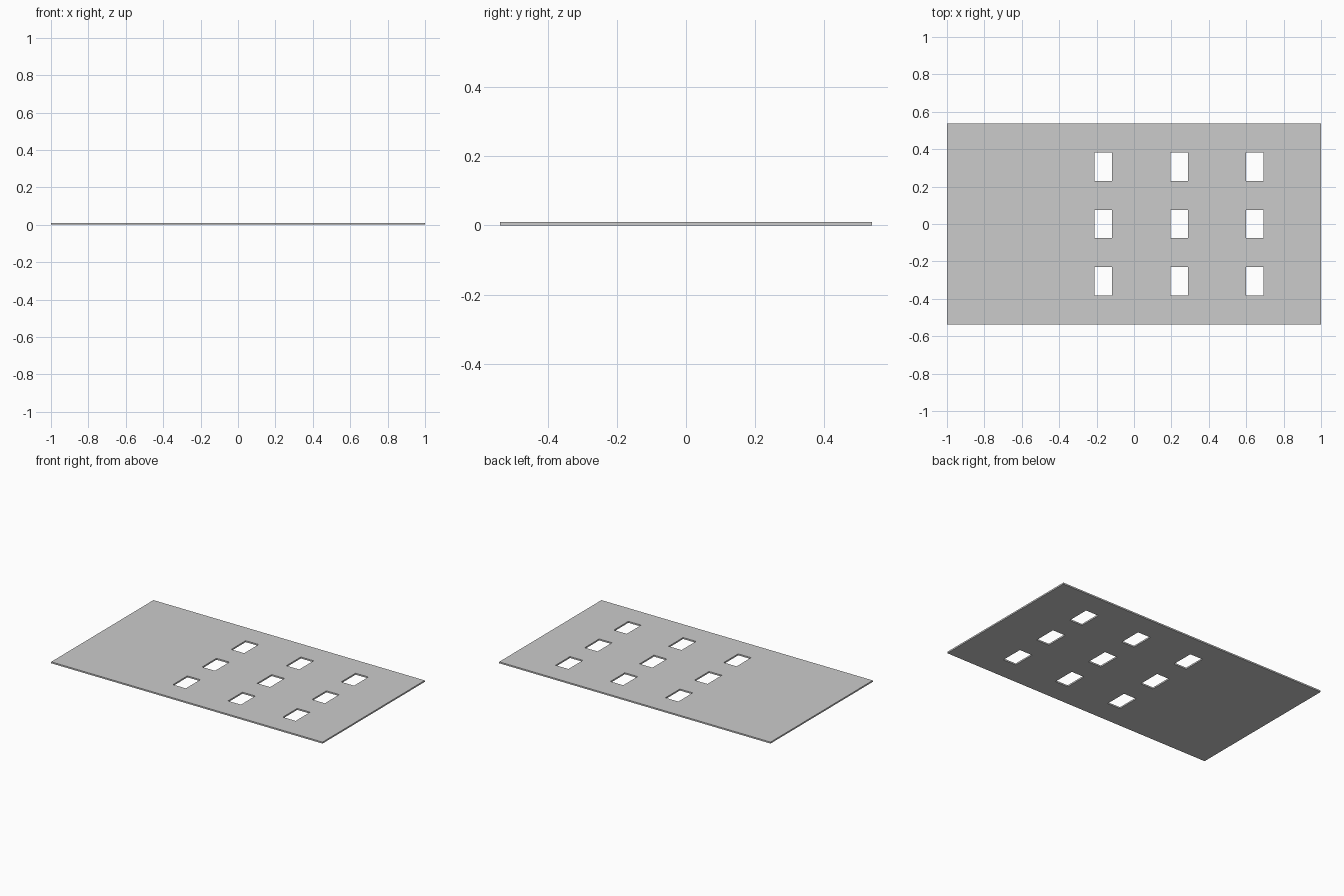
import bpy, bmesh

if "Cube" in bpy.data.objects:
    bpy.data.objects.remove(bpy.data.objects["Cube"])

# Plate dimensions and window layout
HALF_X, HALF_Y, THICK = 1.0, 0.538, 0.01
HOLE_W, HOLE_H = 0.095, 0.152
HOLE_X = (-0.164, 0.242, 0.646)
HOLE_Y = (-0.307, 0.0, 0.307)


def cuts(half, centres, size):
    """Grid lines: outer edges plus both sides of every opening."""
    return [-half] + [c + s * size / 2 for c in centres for s in (-1, 1)] + [half]


xs = cuts(HALF_X, HOLE_X, HOLE_W)
ys = cuts(HALF_Y, HOLE_Y, HOLE_H)

# Flat sheet with the 3 x 3 openings left out (odd row and odd column cells)
bm = bmesh.new()
grid = [[bm.verts.new((x, y, 0)) for y in ys] for x in xs]
for i in range(len(xs) - 1):
    for j in range(len(ys) - 1):
        if i % 2 and j % 2:
            continue
        bm.faces.new((grid[i][j], grid[i + 1][j], grid[i + 1][j + 1], grid[i][j + 1]))

# Thicken upwards, keeping the underside on z = 0
bottom = bm.faces[:]
top = bmesh.ops.extrude_face_region(bm, geom=bottom, use_keep_orig=True)
bmesh.ops.translate(bm, vec=(0, 0, THICK),
                    verts=[g for g in top["geom"] if isinstance(g, bmesh.types.BMVert)])
bmesh.ops.recalc_face_normals(bm, faces=bm.faces[:])

mesh = bpy.data.meshes.new("perforated_panel")
bm.to_mesh(mesh)
bm.free()
panel = bpy.data.objects.new("perforated_panel", mesh)
bpy.context.collection.objects.link(panel)
